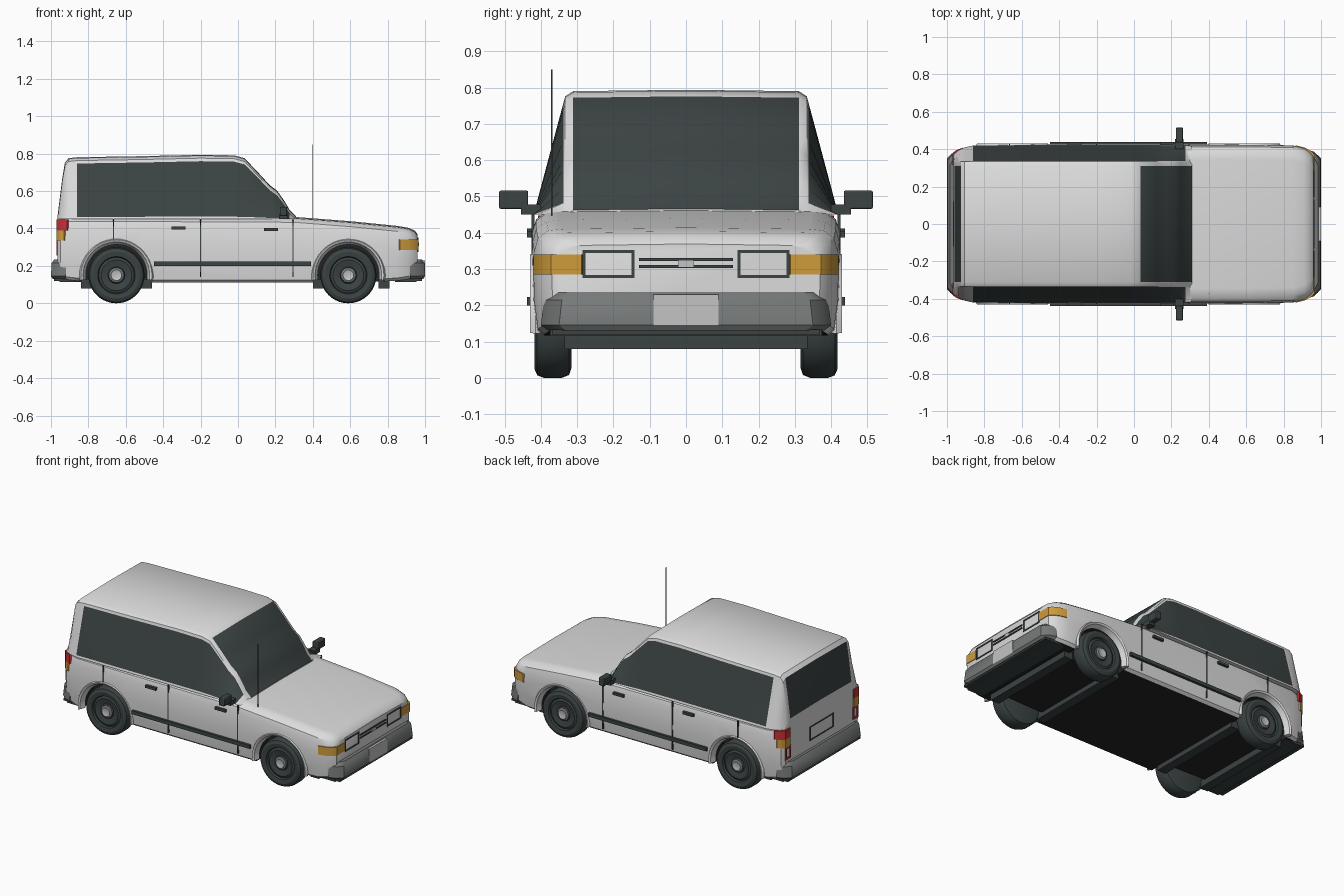
import bpy, bmesh, math
from mathutils import Vector

cube = bpy.data.objects.get("Cube")
if cube:
    bpy.data.objects.remove(cube, do_unlink=True)


def material(name, r, g, b):
    m = bpy.data.materials.new(name)
    m.use_nodes = True
    m.diffuse_color = (r, g, b, 1)
    m.node_tree.nodes["Principled BSDF"].inputs["Base Color"].default_value = (r, g, b, 1)
    return m


WHITE = material("white paint", .72, .72, .72)
DARK = material("dark glass and trim", .045, .057, .057)
UNDER = material("underside black", .016, .018, .017)
GRAY = material("bumper gray", .18, .19, .19)
SILVER = material("plate silver", .55, .55, .55)
AMBER = material("amber lamp", .62, .33, .045)
RED = material("red lamp", .6, .03, .04)


def make(name, verts, faces, mats, indices=None, smooth=True):
    me = bpy.data.meshes.new(name)
    me.from_pydata(verts, [], faces)
    for m in mats:
        me.materials.append(m)
    if indices:
        me.polygons.foreach_set("material_index", indices)
    bm = bmesh.new()
    bm.from_mesh(me)
    bmesh.ops.recalc_face_normals(bm, faces=bm.faces)
    bm.to_mesh(me)
    bm.free()
    ob = bpy.data.objects.new(name, me)
    bpy.context.collection.objects.link(ob)
    if smooth:
        soften(ob)
    return ob


def activate(ob):
    bpy.ops.object.select_all(action='DESELECT')
    ob.select_set(True)
    bpy.context.view_layer.objects.active = ob


def soften(ob):
    activate(ob)
    bpy.ops.object.shade_smooth_by_angle(angle=math.radians(32))


def loft(name, rings, mats, rule=lambda i, j: 0):
    """Skin closed rings; rule(station, segment) picks the material."""
    n = len(rings[0])
    verts = [p for ring in rings for p in ring]
    faces, idx = [], []
    for i in range(len(rings) - 1):
        for j in range(n):
            k = (j + 1) % n
            faces.append((i * n + j, i * n + k, (i + 1) * n + k, (i + 1) * n + j))
            idx.append(rule(i, j))
    faces += [tuple(range(n)), tuple(range(len(verts) - n, len(verts)))]
    idx += [rule(0, 0), rule(len(rings) - 2, 0)]
    return make(name, verts, faces, mats, idx)


def box(name, x, y, z, mat, bevel=0):
    ring = lambda h: [(x[0], y[0], h), (x[1], y[0], h), (x[1], y[1], h), (x[0], y[1], h)]
    ob = loft(name, [ring(z[0]), ring(z[1])], [mat])
    if bevel:
        b = ob.modifiers.new("bevel", 'BEVEL')
        b.width, b.segments = bevel, 2
    return ob


def frame(name, x, y, z, t, mat):
    """Thin rectangular outline on an end face."""
    for label, ys, zs in (("bottom", y, (z[0], z[0] + t)), ("top", y, (z[1] - t, z[1])),
                          ("inner", (y[0], y[0] + t), z), ("outer", (y[1] - t, y[1]), z)):
        box(f"{name}_{label}", x, ys, zs, mat)


def band(name, path, z, mat, s):
    """Thin lamp cover wrapped round a body corner."""
    inner = [(x * .99, y * .98) for x, y in path]
    ring = lambda h: [(x, s * y, h) for x, y in path + inner[::-1]]
    loft(name, [ring(z[0]), ring(z[1])], [mat])


def mirrored(half):
    return half + [(x, -y, z) for x, y, z in reversed(half) if y > 0]


# Lower body: x, half width, top, bottom
BODY = [(-.965, .37, .45, .135), (-.95, .39, .46, .13), (-.86, .42, .462, .12),
        (-.5, .425, .462, .11), (.3, .425, .458, .11), (.6, .425, .435, .11),
        (.85, .42, .41, .12), (.91, .405, .4, .13), (.945, .385, .385, .13), (.96, .37, .365, .135)]
rings = []
for x, w, t, b in BODY:
    rings.append(mirrored([(x, w - .03, b), (x, w - .012, b + .015), (x, w - .002, b + .09), (x, w, .28),
                           (x, w - .002, t - .06), (x, w - .012, t - .025), (x, w - .04, t - .004),
                           (x, w - .08, t), (x, 0, t + .004)]))
body = loft("lower_body", rings, [WHITE, UNDER])

# Wheel wells
AXLES = (("rear", -.65), ("front", .59))
SIDES = (("left", 1), ("right", -1))
SEG = 40


def circle(cx, r, y):
    return [(cx + r * math.cos(a), y, .15 + r * math.sin(a))
            for a in (2 * math.pi * k / SEG for k in range(SEG))]


for _, cx in AXLES:
    for _, s in SIDES:
        cutter = loft("well_cutter", [circle(cx, .187, s * .29), circle(cx, .187, s * .6)], [UNDER])
        cutter.hide_render = True
        cut = body.modifiers.new("well", 'BOOLEAN')
        cut.operation, cut.solver, cut.object = 'DIFFERENCE', 'EXACT', cutter
        activate(body)
        bpy.ops.object.modifier_apply(modifier=cut.name)
        bpy.data.objects.remove(cutter, do_unlink=True)
for p in body.data.polygons:
    c = p.center
    well = abs(c.y) < .4 and any(math.hypot(c.x - cx, c.z - .15) < .19 for _, cx in AXLES)
    p.material_index = int(well or p.normal.z < -.8)
soften(body)

# Cabin: x, roof height, belt half width
CABIN = [(-.965, .462, .37), (-.96, .5, .375), (-.94, .66, .392), (-.925, .75, .4), (-.905, .772, .41),
         (-.86, .777, .42), (-.5, .783, .42), (-.2, .79, .42), (-.02, .787, .42), (.035, .772, .42),
         (.12, .682, .42), (.17, .627, .42), (.21, .597, .42), (.25, .54, .42), (.275, .497, .42), (.31, .462, .415)]
rings = []
for x, t, w in CABIN:
    belt, rim = Vector((x, w, .45)), Vector((x, min(.333, w - .03), t - .014))
    rings.append(mirrored([tuple(belt), tuple(belt.lerp(rim, .04)), tuple(belt.lerp(rim, .95)),
                           tuple(rim), (x, rim.y - .022, t), (x, 0, t + .004)]))


def cabin_paint(i, j):
    side_glass = j in (1, 8) and 5 <= i < 14
    end_glass = j in (4, 5) and (1 <= i < 3 or i >= 9)
    return int(side_glass or end_glass)


loft("cabin", rings, [WHITE, DARK], cabin_paint)

# Wheels and arch lips
TYRE = [(.12, .315), (.142, .322), (.15, .342), (.15, .392), (.143, .41), (.125, .418), (.1, .414),
        (.095, .402), (.082, .408), (.045, .4), (.04, .41), (.028, .416), (.014, .412)]
for end, cx in AXLES:
    for side, s in SIDES:
        loft(f"{end}_{side}_wheel", [circle(cx, r, s * y) for r, y in TYRE], [DARK, GRAY, SILVER],
             lambda i, j: 2 if i == 11 else 1 if i == 10 else 0)
        lip = []
        for k in range(25):
            a = math.radians(-8 + 196 * k / 24)
            lip.append([(cx + r * math.cos(a), s * y, .15 + r * math.sin(a))
                        for r, y in ((.198, .415), (.19, .43), (.178, .424), (.164, .39), (.185, .38))])
        loft(f"{end}_{side}_arch_lip", lip, [WHITE])

# Underbody bars and valances
for i, x in enumerate((-.81, -.49, .43, .78)):
    box(f"underbody_bar_{i}", (x - .03, x + .03), (-.335, .335), (.08, .13), DARK)
for end, s in (("front", 1), ("rear", -1)):
    xs = lambda a, b: tuple(sorted((s * a, s * b)))
    box(f"{end}_valance", xs(.84, .955), (-.375, .375), (.115, .138), DARK)
    # Bumpers
    ring = lambda h, g: [(s * x, y, h) for x, y in
                         ((.92, -.4 + g), (.965, -.385 + g), (1 - g / 2, -.35 + g),
                          (1 - g / 2, .35 - g), (.965, .385 - g), (.92, .4 - g))]
    loft(f"{end}_bumper", [ring(.13, .02), ring(.145, 0), ring(.215, .008), ring(.235, .035)], [GRAY])
    box(f"{end}_bumper_lip", xs(.93, .985), (-.37, .37), (.12, .133), DARK)

# Nose: plate, grille, headlamps
box("front_plate", (.98, 1), (-.09, .09), (.145, .23), SILVER)
for i, z in enumerate((.303, .322)):
    box(f"grille_bar_{i}", (.955, .965), (-.13, .13), (z, z + .008), DARK)
box("grille_center", (.955, .967), (-.02, .02), (.306, .324), SILVER)
for side, s in SIDES:
    frame(f"{side}_headlamp", (.955, .964), tuple(sorted((s * .142, s * .285))), (.275, .352), .008, DARK)
    band(f"{side}_turn_lamp", [(.964, .288), (.964, .372), (.949, .389), (.912, .409), (.865, .421)],
         (.285, .34), AMBER, s)

    # Tail lamps
    corner = [(-.915, .408), (-.952, .394), (-.97, .372), (-.97, .325)]
    band(f"{side}_tail_lamp", corner, (.39, .447), RED, s)
    band(f"{side}_rear_turn_lamp", corner[1:], (.335, .39), AMBER, s)
    band(f"{side}_rear_turn_wrap", [(-.93, .403), (-.954, .393)], (.335, .39), AMBER, s)
    frame(f"{side}_reverse_lamp", (-.97, -.96), tuple(sorted((s * .315, s * .37))), (.255, .335), .012, RED)

    # Side trim
    ys = lambda a, b: tuple(sorted((s * a, s * b)))
    box(f"{side}_rub_strip", (-.45, .39), ys(.415, .438), (.2, .223), DARK)
    for part, x, z in (("rear", -.355, .395), ("front", .14, .387)):
        box(f"{side}_{part}_handle", (x, x + .075), ys(.415, .438), (z, z + .016), DARK)
    for i, (x, z) in enumerate(((-.665, .34), (-.2, .14), (.295, .14))):
        box(f"{side}_door_gap_{i}", (x - .003, x + .003), ys(.417, .4265), (z, .45), DARK)

    # Mirrors
    box(f"{side}_mirror_stalk", (.22, .265), ys(.4, .455), (.45, .478), DARK)
    box(f"{side}_mirror", (.225, .262), ys(.435, .515), (.466, .516), DARK, .004)

# Tailgate plate frame and aerial
frame("rear_plate_frame", (-.969, -.96), (-.12, .12), (.285, .375), .007, DARK)
box("aerial", (.398, .402), (-.372, -.368), (.43, .85), DARK)
